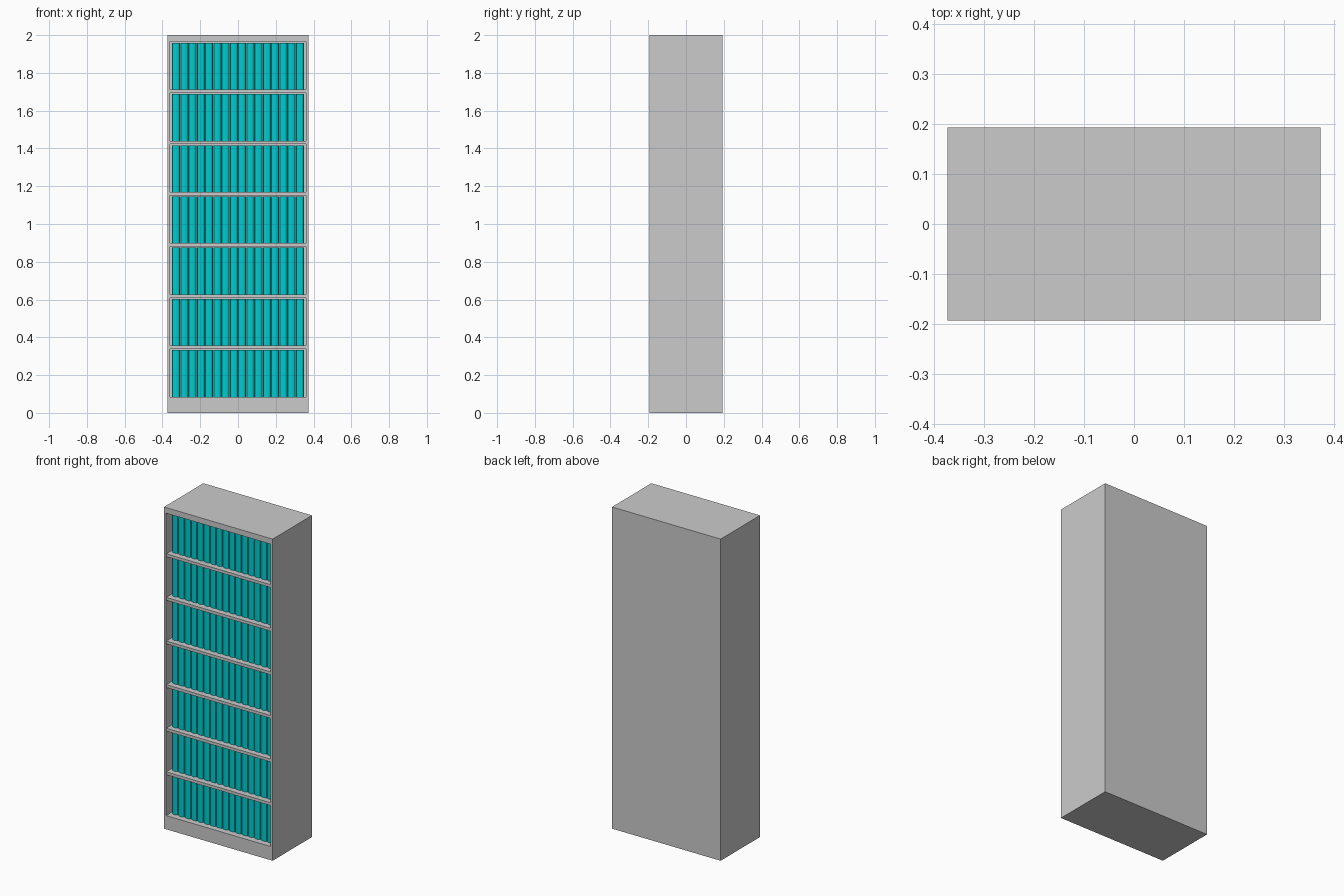
import bpy, bmesh, math

if "Cube" in bpy.data.objects:
    bpy.data.objects.remove(bpy.data.objects["Cube"])

W, D, H = 0.747, 0.386, 2.0
SIDE = 0.014            # side panel thickness
FLOOR, CEIL = 0.085, 1.965
ROWS, SHELF_T = 7, 0.018
PITCH = (CEIL - FLOOR + SHELF_T) / ROWS
BOOKS = 16

teal = bpy.data.materials.new("teal")
teal.diffuse_color = (0.0, 0.6, 0.62, 1)
teal.use_nodes = True
teal.node_tree.nodes["Principled BSDF"].inputs["Base Color"].default_value = teal.diffuse_color


def finish(name, bm, mat=None):
    bmesh.ops.recalc_face_normals(bm, faces=bm.faces)
    me = bpy.data.meshes.new(name)
    bm.to_mesh(me)
    bm.free()
    ob = bpy.data.objects.new(name, me)
    bpy.context.collection.objects.link(ob)
    if mat:
        me.materials.append(mat)
    return ob


def box(name, x0, x1, y0, y1, z0, z1):
    bm = bmesh.new()
    bmesh.ops.create_cube(bm, size=1)
    for v in bm.verts:
        v.co = ((x0 + x1) / 2 + v.co.x * (x1 - x0),
                (y0 + y1) / 2 + v.co.y * (y1 - y0),
                (z0 + z1) / 2 + v.co.z * (z1 - z0))
    return finish(name, bm)


# Case: two sides, plinth, top, back
xi, yf, yb = W / 2 - SIDE, -D / 2, D / 2
box("left_side", -W / 2, -xi, yf, yb, 0, H)
box("right_side", xi, W / 2, yf, yb, 0, H)
box("plinth", -xi, xi, yf, yb, 0, FLOOR)
box("top_panel", -xi, xi, yf, yb, CEIL, H)
box("back_panel", -xi, xi, yb - SIDE, yb, FLOOR, CEIL)

# Shelves
for i in range(1, ROWS):
    z = FLOOR + i * PITCH
    box(f"shelf_{i}", -xi, xi, yf + 0.002, yb - SIDE, z - SHELF_T, z)

# Books: each a plan profile with a rounded spine, extruded upwards
span = 0.698
w = span / BOOKS
spine_y, bulge = yf + 0.035, 0.012
for r in range(ROWS):
    bm = bmesh.new()
    z0 = FLOOR + r * PITCH
    h = PITCH - SHELF_T - 0.006
    for b in range(BOOKS):
        cx = -span / 2 + w * (b + 0.5)
        hw = w * 0.49
        prof = [(cx + hw, yb - 0.06), (cx - hw, yb - 0.06)]
        for k in range(7):
            a = math.pi * k / 6
            prof.append((cx - hw * math.cos(a), spine_y + bulge * (1 - math.sin(a))))
        f = bm.faces.new([bm.verts.new((x, y, z0)) for x, y in prof])
        ext = bmesh.ops.extrude_face_region(bm, geom=[f])
        top = [v for v in ext["geom"] if isinstance(v, bmesh.types.BMVert)]
        bmesh.ops.translate(bm, verts=top, vec=(0, 0, h))
    finish(f"book_row_{r + 1}", bm, teal)
